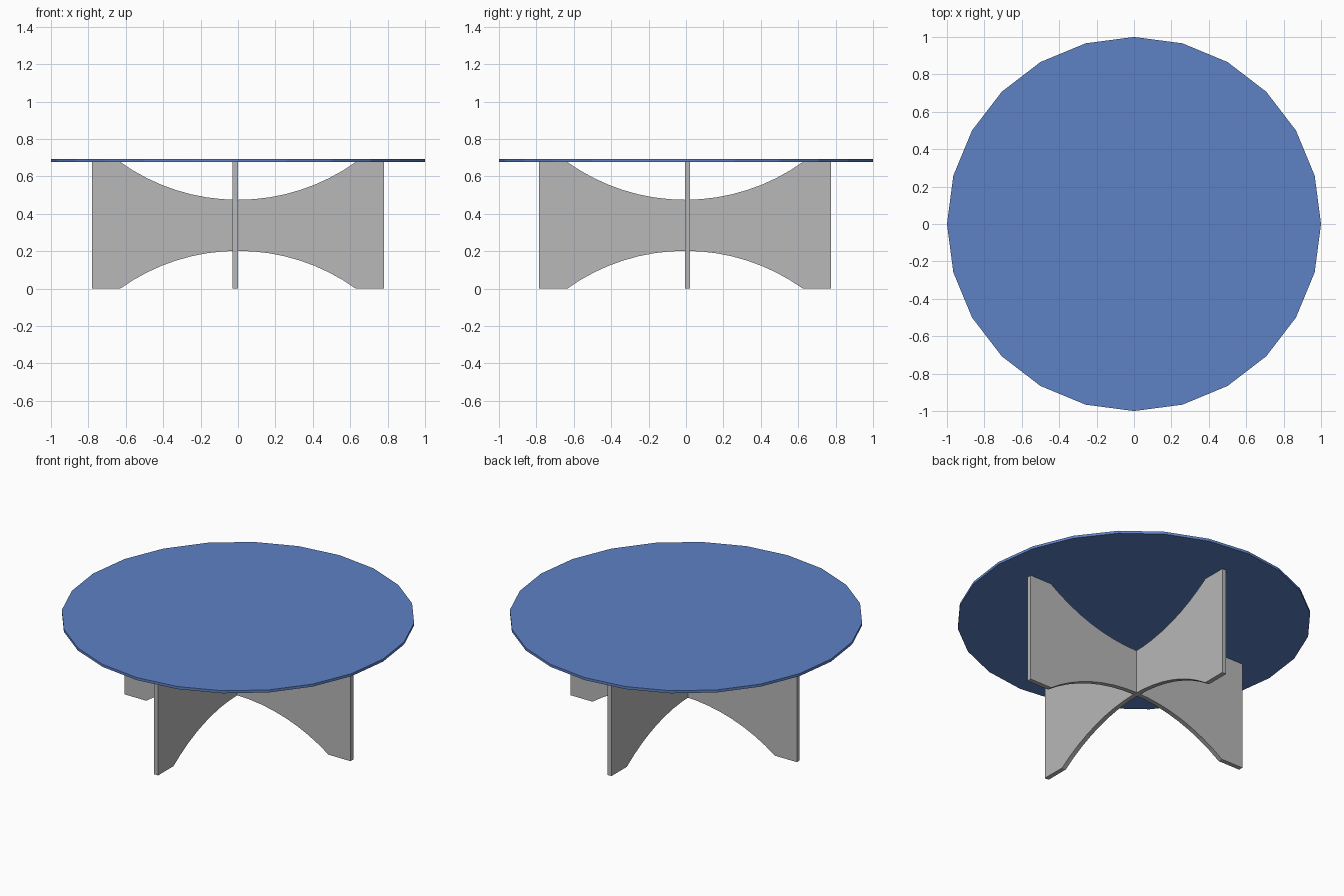
import bpy, bmesh, math
from mathutils import Matrix

cube = bpy.data.objects.get("Cube")
if cube:
    bpy.data.objects.remove(cube, do_unlink=True)


def material(name, color):
    mat = bpy.data.materials.new(name)
    mat.use_nodes = True
    mat.diffuse_color = color
    mat.node_tree.nodes["Principled BSDF"].inputs["Base Color"].default_value = color
    return mat


def add_object(name, bm, mat):
    bmesh.ops.recalc_face_normals(bm, faces=bm.faces)
    mesh = bpy.data.meshes.new(name)
    bm.to_mesh(mesh)
    bm.free()
    mesh.materials.append(mat)
    obj = bpy.data.objects.new(name, mesh)
    bpy.context.collection.objects.link(obj)
    return obj


blue = material("blue", (0.11, 0.22, 0.56, 1))
grey = material("grey", (0.48, 0.48, 0.48, 1))

TOP_BOTTOM, TOP_HEIGHT = 0.677, 0.693
HALF_WIDTH, ARC_HALF, ARC_RISE = 0.781, 0.63, 0.202
THICKNESS = 0.028

# Round table top with 24 sides
bm = bmesh.new()
bmesh.ops.create_cone(bm, cap_ends=True, segments=24, radius1=1, radius2=1,
                      depth=TOP_HEIGHT - TOP_BOTTOM,
                      matrix=Matrix.Translation((0, 0, (TOP_HEIGHT + TOP_BOTTOM) / 2))
                      @ Matrix.Rotation(math.pi / 2, 4, "Z"))
add_object("table_top", bm, blue)


def arc(steps=16):
    """Shallow circular arc as (x, rise) pairs, left to right."""
    radius = (ARC_HALF ** 2 + ARC_RISE ** 2) / (2 * ARC_RISE)
    sweep = math.asin(ARC_HALF / radius)
    for i in range(steps + 1):
        a = sweep * (2 * i / steps - 1)
        yield radius * math.sin(a), radius * math.cos(a) - radius + ARC_RISE


def panel(name, matrix):
    """Upright board with an arch cut out of its top and bottom edges."""
    bm = bmesh.new()
    lower = [(-HALF_WIDTH, 0), *arc(), (HALF_WIDTH, 0)]
    upper = [(x, TOP_BOTTOM - z) for x, z in reversed(lower)]
    verts = [bm.verts.new((x, -THICKNESS / 2, z)) for x, z in lower + upper]
    face = bm.faces.new(verts)
    grown = bmesh.ops.extrude_face_region(bm, geom=[face])["geom"]
    moved = [v for v in grown if isinstance(v, bmesh.types.BMVert)]
    bmesh.ops.translate(bm, verts=moved, vec=(0, THICKNESS, 0))
    bm.transform(matrix)
    return add_object(name, bm, grey)


# Two crossing leg panels
panel("leg_panel_across", Matrix.Translation((0, 0.008, 0)))
panel("leg_panel_lengthwise",
      Matrix.Translation((-0.015, -0.005, 0)) @ Matrix.Rotation(math.pi / 2, 4, "Z"))
